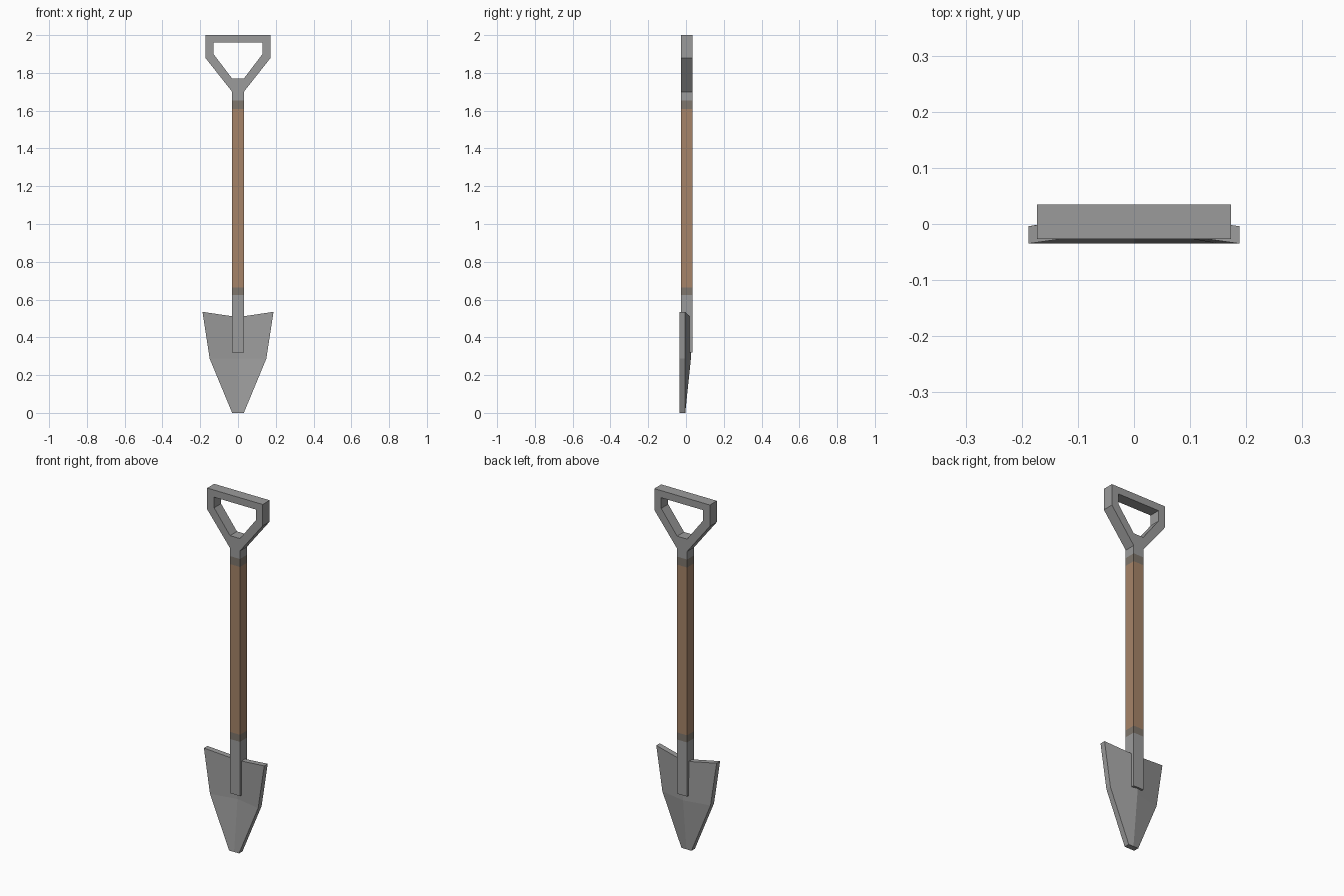
import bpy, bmesh

if "Cube" in bpy.data.objects:
    bpy.data.objects.remove(bpy.data.objects["Cube"])


def material(name, rgb):
    m = bpy.data.materials.new(name)
    m.diffuse_color = (*rgb, 1)
    m.use_nodes = True
    m.node_tree.nodes["Principled BSDF"].inputs["Base Color"].default_value = m.diffuse_color
    return m


METAL = material("grey metal", (0.33, 0.33, 0.33))
WOOD = material("brown wood", (0.38, 0.23, 0.14))
BAND = material("dark band", (0.21, 0.18, 0.15))


def finish(bm, name, mats):
    bmesh.ops.recalc_face_normals(bm, faces=bm.faces)
    me = bpy.data.meshes.new(name)
    bm.to_mesh(me)
    bm.free()
    for m in mats:
        me.materials.append(m)
    ob = bpy.data.objects.new(name, me)
    bpy.context.collection.objects.link(ob)
    return ob


Y0, Y1 = -0.027, 0.035   # front and back of shaft and grip
R = 0.031                # half width of shaft

# Shaft: square bar in stacked sections, coloured by height
bm = bmesh.new()
levels = [0.32, 0.625, 0.665, 1.61, 1.655, 1.70]
rings = [[bm.verts.new((x, y, z)) for x, y in ((-R, Y0), (R, Y0), (R, Y1), (-R, Y1))]
         for z in levels]
for i, (a, b) in enumerate(zip(rings, rings[1:])):
    for k in range(4):
        n = (k + 1) % 4
        f = bm.faces.new((a[k], a[n], b[n], b[k]))
        f.material_index = (0, 2, 1, 2, 0)[i]
bm.faces.new(rings[0])
bm.faces.new(rings[-1])
finish(bm, "shaft", [METAL, WOOD, BAND])

# Grip: D-shaped frame, ring of quads between outer and inner outlines
outer = [(R, 1.70), (0.173, 1.88), (0.173, 2.0)]
inner = [(R, 1.77), (0.13, 1.90), (0.13, 1.96)]
mirror = lambda p: p + [(-x, z) for x, z in reversed(p)]
bm = bmesh.new()
loops = [[bm.verts.new((x, y, z)) for x, z in mirror(p)]
         for y, p in ((Y0, outer), (Y0, inner), (Y1, inner), (Y1, outer))]
for j in range(4):
    a, b = loops[j], loops[(j + 1) % 4]
    for k in range(6):
        n = (k + 1) % 6
        bm.faces.new((a[k], a[n], b[n], b[k]))
finish(bm, "grip", [METAL])

# Blade: shallow V sheet with a pointed end, given thickness
# rows: half width, edge height, centre height, centre depth
rows = [(0.188, 0.535, 0.507, -0.008), (0.15, 0.287, 0.287, -0.005), (R, 0, 0, -0.035)]
EDGE, THICK = -0.035, 0.031
bm = bmesh.new()
sheets = [[[bm.verts.new((-w, EDGE + t, ze)), bm.verts.new((0, yc + t, zc)),
            bm.verts.new((w, EDGE + t, ze))] for w, ze, zc, yc in rows]
          for t in (0, THICK)]
for s in sheets:
    for a, b in zip(s, s[1:]):
        for k in range(2):
            bm.faces.new((a[k], a[k + 1], b[k + 1], b[k]))
rim = [(0, 0), (0, 1), (0, 2), (1, 2), (2, 2), (2, 1), (2, 0), (1, 0)]
for (r, c), (r2, c2) in zip(rim, rim[1:] + rim[:1]):
    f, b = sheets
    bm.faces.new((f[r][c], f[r2][c2], b[r2][c2], b[r][c]))
finish(bm, "blade", [METAL])
